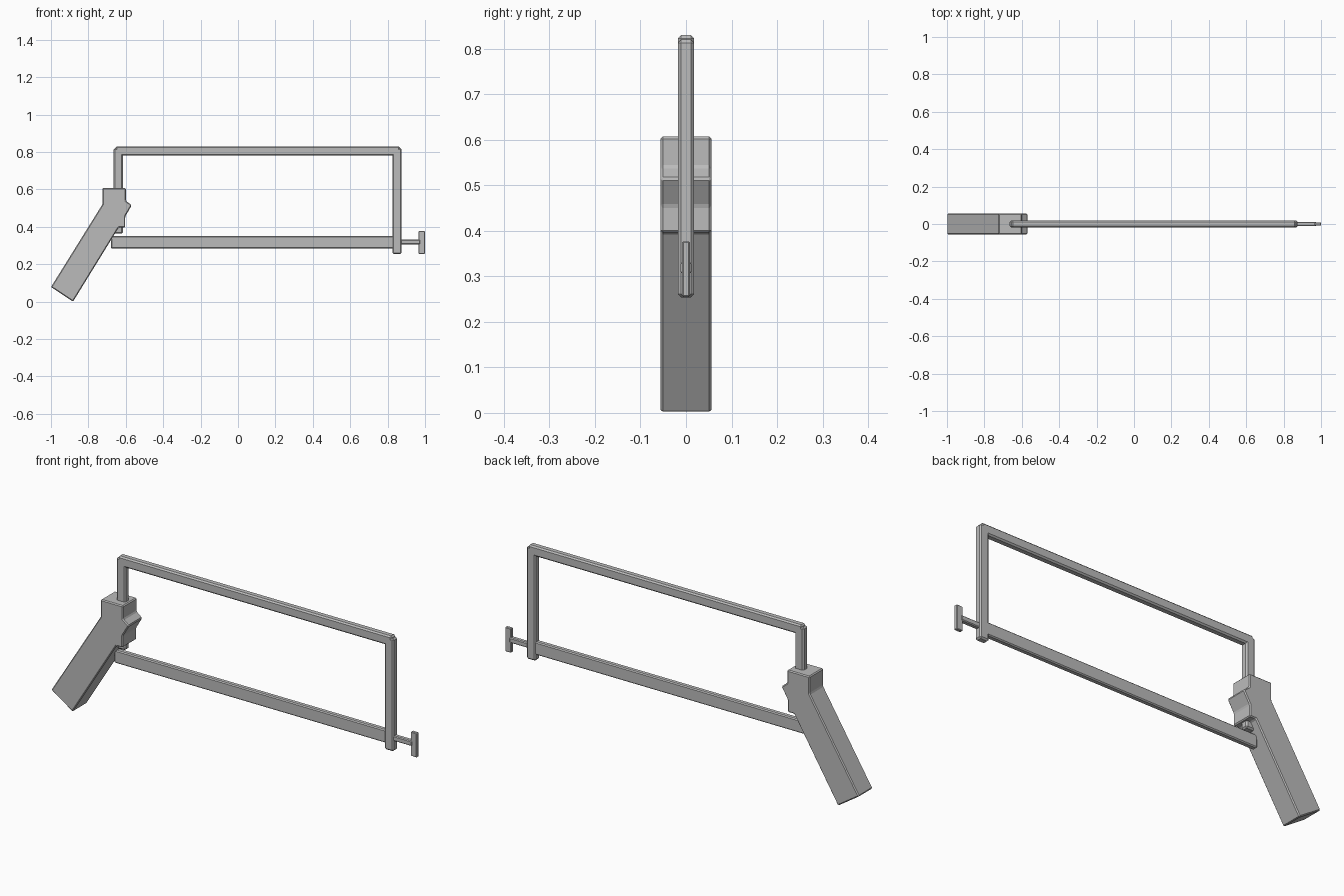
import bpy
import bmesh

cube = bpy.data.objects.get("Cube")
if cube:
    bpy.data.objects.remove(cube, do_unlink=True)

GREY = (0.5, 0.5, 0.5, 1.0)
metal = bpy.data.materials.new("plain_grey")
metal.use_nodes = True
metal.diffuse_color = GREY
metal.node_tree.nodes["Principled BSDF"].inputs["Base Color"].default_value = GREY


def slab(name, outline, half, chamfer):
    """Extrude an x-z outline symmetrically along y and chamfer its edges."""
    bm = bmesh.new()
    face = bm.faces.new([bm.verts.new((x, -half, z)) for x, z in outline])
    grown = bmesh.ops.extrude_face_region(bm, geom=[face])["geom"]
    for v in grown:
        if isinstance(v, bmesh.types.BMVert):
            v.co.y = half
    bmesh.ops.recalc_face_normals(bm, faces=bm.faces)
    mesh = bpy.data.meshes.new(name)
    bm.to_mesh(mesh)
    bm.free()
    mesh.materials.append(metal)
    obj = bpy.data.objects.new(name, mesh)
    bpy.context.collection.objects.link(obj)
    bevel = obj.modifiers.new("chamfer", "BEVEL")
    bevel.width = chamfer
    bevel.segments = 1
    bevel.limit_method = "ANGLE"
    return obj


def bar(name, x0, x1, z0, z1, half, chamfer):
    return slab(name, [(x0, z0), (x1, z0), (x1, z1), (x0, z1)], half, chamfer)


# Frame: top rail and two posts
bar("top_rail", -0.655, 0.865, 0.78, 0.83, 0.018, 0.007)
bar("rear_post", -0.665, -0.615, 0.363, 0.82, 0.018, 0.007)
bar("front_post", 0.825, 0.875, 0.254, 0.82, 0.018, 0.007)

# Blade
bar("blade", -0.68, 0.84, 0.285, 0.35, 0.014, 0.005)

# Tension screw with its cross grip
bar("tension_screw", 0.865, 0.975, 0.306, 0.332, 0.012, 0.004)
bar("tension_grip", 0.966, 1.0, 0.255, 0.377, 0.009, 0.003)

# Slanted pistol grip with a thumb ridge
slab("handle", [
    (-0.725, 0.607), (-0.60, 0.607), (-0.60, 0.54), (-0.568, 0.515),
    (-0.603, 0.455), (-0.603, 0.396), (-0.638, 0.396),
    (-0.882, 0.0), (-1.0, 0.078), (-0.725, 0.52),
], 0.056, 0.005)
